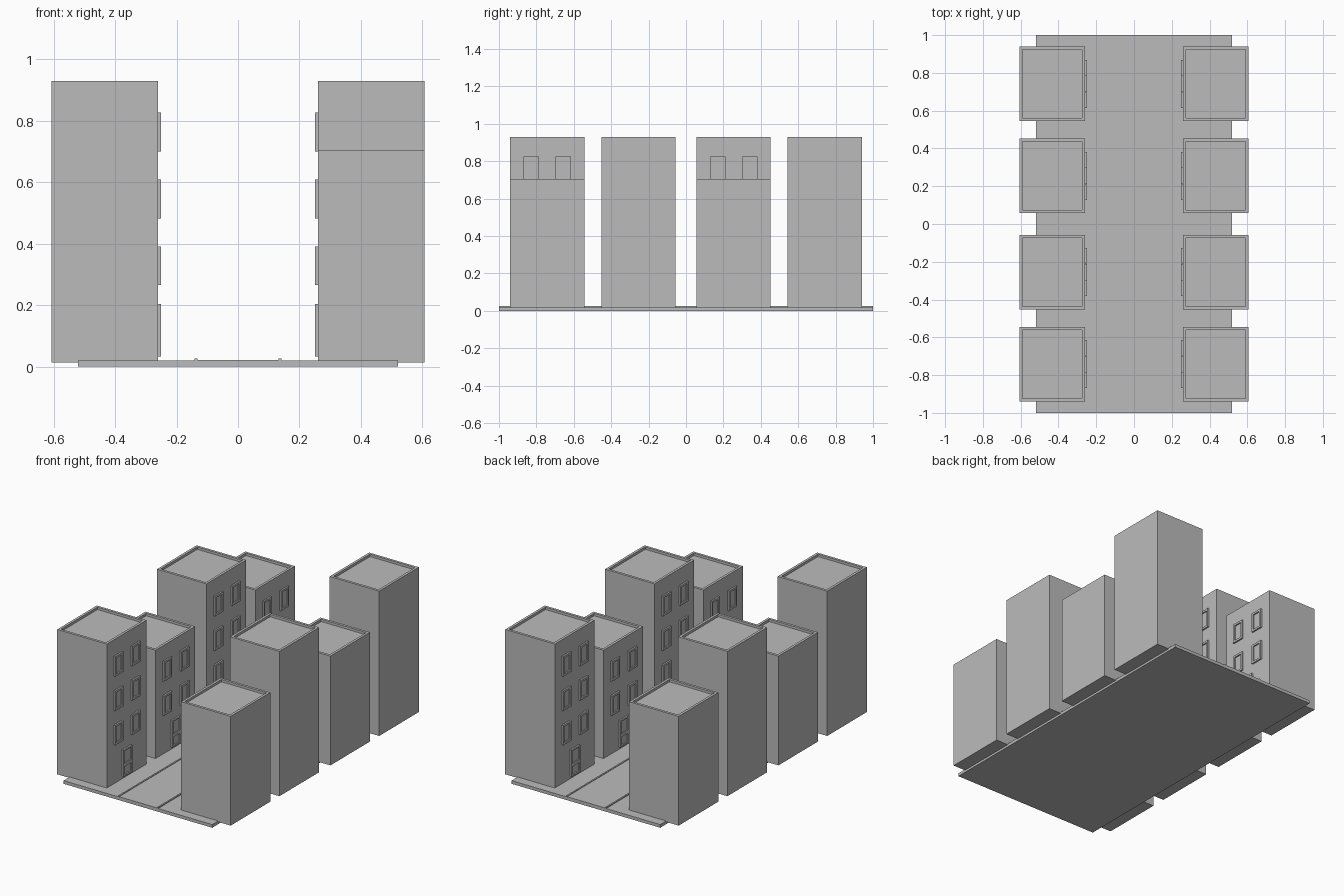
import bpy, bmesh
from mathutils import Vector

if "Cube" in bpy.data.objects:
    bpy.data.objects.remove(bpy.data.objects["Cube"])

grey = bpy.data.materials.new("plain grey")
grey.diffuse_color = (0.5, 0.5, 0.5, 1)
grey.use_nodes = True
grey.node_tree.nodes["Principled BSDF"].inputs["Base Color"].default_value = grey.diffuse_color


def finish(name, bm):
    bmesh.ops.recalc_face_normals(bm, faces=bm.faces)
    me = bpy.data.meshes.new(name)
    bm.to_mesh(me)
    bm.free()
    me.materials.append(grey)
    ob = bpy.data.objects.new(name, me)
    bpy.context.collection.objects.link(ob)
    return ob


def box(name, lo, hi, face_dir=None, inset=0, sink=0):
    """Box between two corners; optionally a recessed panel on one side."""
    lo, hi = Vector(lo), Vector(hi)
    bm = bmesh.new()
    bmesh.ops.create_cube(bm, size=1)
    for v in bm.verts:
        v.co = Vector((lo[i] + hi[i]) / 2 + v.co[i] * (hi[i] - lo[i]) for i in range(3))
    if face_dir:
        d = Vector(face_dir)
        bm.normal_update()
        face = max(bm.faces, key=lambda f: f.normal.dot(d))
        # frame ring around the panel, then a wall down to the panel
        bmesh.ops.inset_region(bm, faces=[face], thickness=inset, use_even_offset=True)
        ext = bmesh.ops.extrude_discrete_faces(bm, faces=[face])
        for v in ext["faces"][0].verts:
            v.co -= d * sink
    return finish(name, bm)


# Ground slab, raised road and kerbs
box("ground_slab", (-0.52, -1, 0), (0.52, 1, 0.02))
box("road", (-0.14, -1, 0.01), (0.14, 1, 0.022))
for s, side in ((-1, "left"), (1, "right")):
    xs = sorted((s * 0.132, s * 0.141))
    box(f"{side}_kerb", (xs[0], -1, 0.01), (xs[1], 1, 0.026))

TALL, SHORT = 0.93, 0.705
WALL, OUT, BACK = 0.26, 0.25, 0.607
SILLS = (0.265, 0.482, 0.70)


def plate(name, s, y, w, z0, z1, border):
    """Frame with a sunken panel on the street side of a wall."""
    xs = sorted((s * OUT, s * (WALL + 0.004)))
    box(name, (xs[0], y - w / 2, z0), (xs[1], y + w / 2, z1), (-s, 0, 0), border, 0.008)


# Two facing rows of houses, alternating tall and short
for s, side in ((-1, "left"), (1, "right")):
    for i, y in enumerate((-0.742, -0.255, 0.255, 0.742)):
        tall = (i % 2 == 0) == (s < 0)
        name = f"{side}_house_{i + 1}"
        xs = sorted((s * WALL, s * BACK))
        # body with a parapet around the sunken roof
        box(name, (xs[0], y - 0.198, 0.014), (xs[1], y + 0.198, TALL if tall else SHORT),
            (0, 0, 1), 0.016, 0.015)
        # windows
        for k, z in enumerate(SILLS[:3 if tall else 2]):
            for j in (-1, 1):
                plate(f"{name}_window_{k}_{'a' if j < 0 else 'b'}", s, y + j * 0.086, 0.082,
                      z, z + 0.126, 0.013)
        # door: lower and upper panel
        plate(f"{name}_door_lower", s, y, 0.088, 0.033, 0.105, 0.01)
        plate(f"{name}_door_upper", s, y, 0.088, 0.105, 0.203, 0.01)
